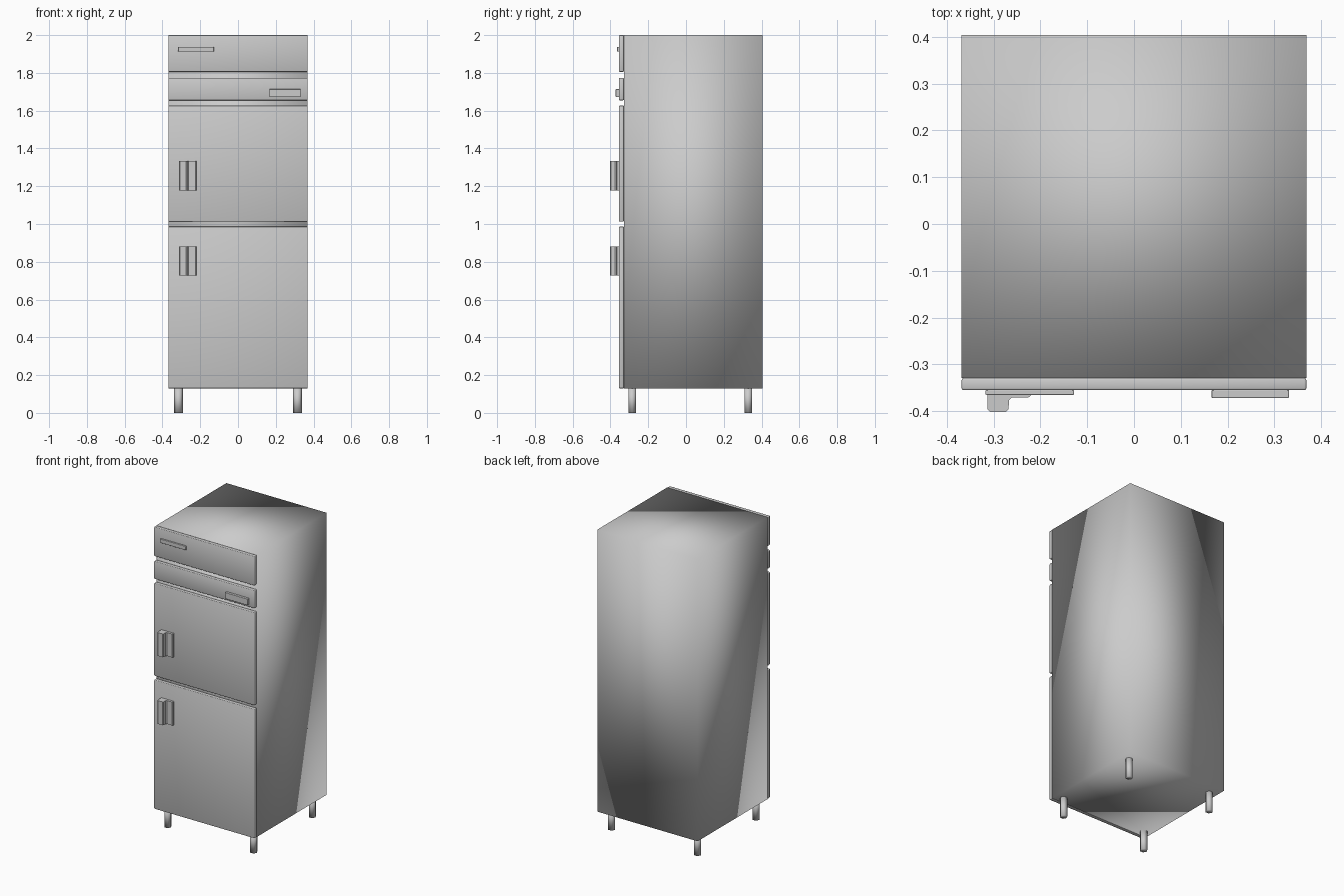
import bpy, bmesh

if "Cube" in bpy.data.objects:
    bpy.data.objects.remove(bpy.data.objects["Cube"])


def finish(name, bm, bevel=0.0, full_smooth=False):
    bmesh.ops.recalc_face_normals(bm, faces=bm.faces)
    mesh = bpy.data.meshes.new(name)
    bm.to_mesh(mesh)
    bm.free()
    ob = bpy.data.objects.new(name, mesh)
    bpy.context.collection.objects.link(ob)
    if bevel:
        mod = ob.modifiers.new("soft_edges", 'BEVEL')
        mod.width = bevel
        mod.segments = 2
        mod.limit_method = 'ANGLE'
        mod.angle_limit = 0.9
    mesh.materials.append(steel)
    bpy.ops.object.select_all(action='DESELECT')
    ob.select_set(True)
    bpy.context.view_layer.objects.active = ob
    if full_smooth:
        bpy.ops.object.shade_smooth()
    else:
        bpy.ops.object.shade_smooth_by_angle()
    return ob


def box(name, x, y, z, bevel=0.0, full_smooth=False):
    bm = bmesh.new()
    bmesh.ops.create_cube(bm, size=1)
    for v in bm.verts:
        v.co = [(a + b) / 2 + c * (b - a) for c, (a, b) in zip(v.co, (x, y, z))]
    return finish(name, bm, bevel, full_smooth)


def extrude_z(name, profile, z0, z1, full_smooth=False):
    bm = bmesh.new()
    face = bm.faces.new([bm.verts.new((x, y, z0)) for x, y in profile])
    new = bmesh.ops.extrude_face_region(bm, geom=[face])["geom"]
    for v in new:
        if isinstance(v, bmesh.types.BMVert):
            v.co.z = z1
    return finish(name, bm, 0.0, full_smooth)


steel = bpy.data.materials.new("steel")
steel.diffuse_color = (0.56, 0.56, 0.56, 1)
steel.use_nodes = True
steel.node_tree.nodes["Principled BSDF"].inputs["Base Color"].default_value = steel.diffuse_color
W, FRONT = 0.368, -0.355

# Cabinet body, softly shaded across its corners
box("cabinet_body", (-W, W), (-0.329, 0.404), (0.13, 2.0), full_smooth=True)

# Front panels separated by open gaps
for name, z0, z1 in (("top_panel", 1.806, 2.0), ("control_panel", 1.655, 1.773),
                     ("upper_door", 1.012, 1.627), ("lower_door", 0.13, 0.986)):
    box(name, (-W, W), (FRONT, -0.329), (z0, z1), 0.004, full_smooth=True)

# Badge plate and control display
box("badge_plate", (-0.317, -0.128), (-0.365, FRONT + 0.001), (1.912, 1.938), 0.002)
box("control_display", (0.166, 0.331), (-0.372, FRONT + 0.001), (1.672, 1.714), 0.002)

# Door handles: raised grip with a thin flange beside it
handle = [(-0.313, -0.354), (-0.313, -0.396), (-0.307, -0.402), (-0.274, -0.402),
          (-0.268, -0.396), (-0.267, -0.377), (-0.261, -0.371), (-0.226, -0.371),
          (-0.22, -0.366), (-0.22, -0.354)]
for name, z in (("upper_handle", 1.178), ("lower_handle", 0.727)):
    extrude_z(name, handle, z, z + 0.155)

# Six-sided legs, vertices pointing sideways
r = 0.0235
hexagon = [(1, 0), (0.5, 0.866), (-0.5, 0.866), (-1, 0), (-0.5, -0.866), (0.5, -0.866)]
for depth, cy in (("front", -0.285), ("back", 0.329)):
    for side, cx in (("left", -0.315), ("right", 0.315)):
        extrude_z(f"{depth}_{side}_leg", [(cx + r * a, cy + r * b) for a, b in hexagon],
                  0, 0.131, full_smooth=True)
